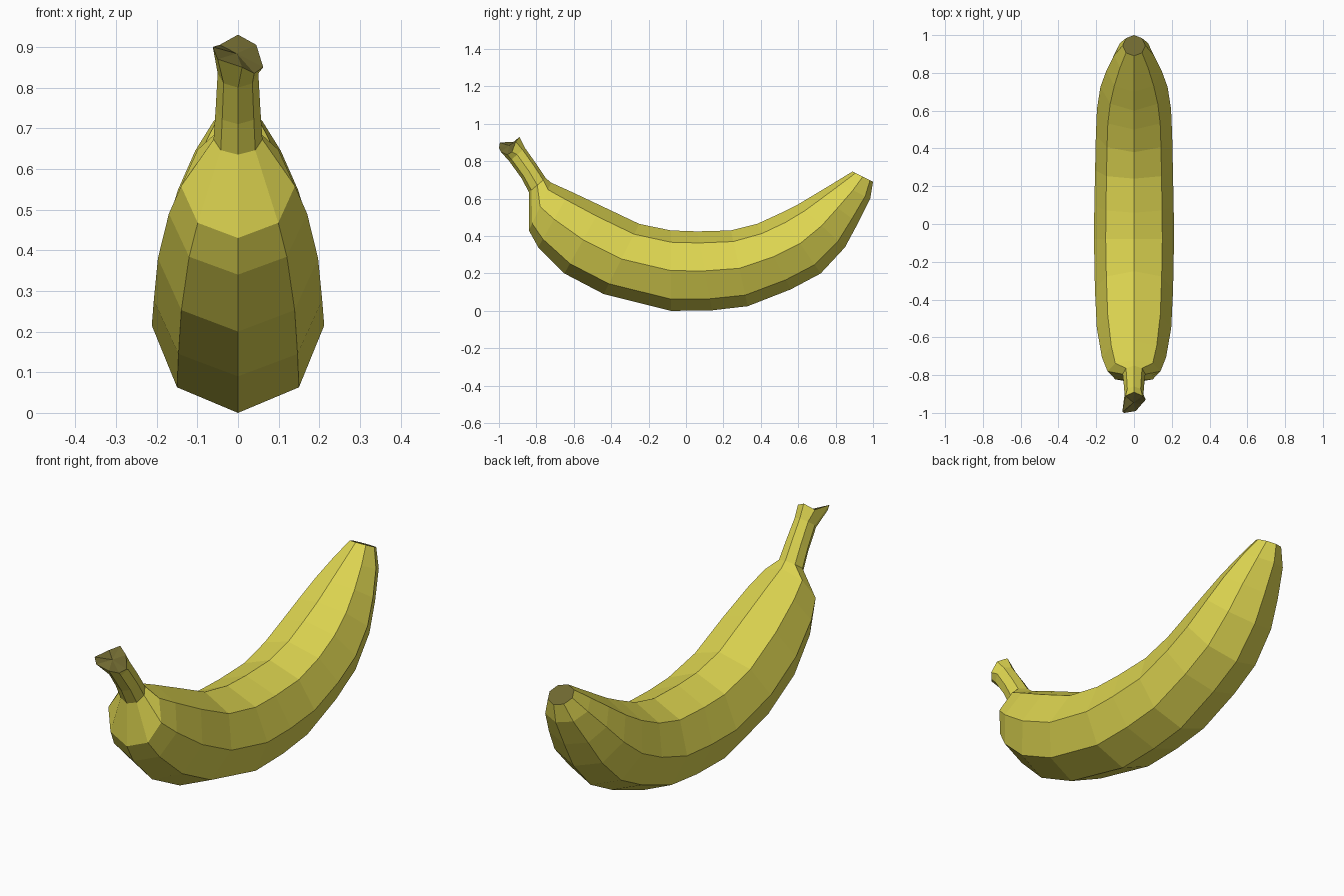
import bpy, bmesh, math

SIDES = 8


def material(name, rgb):
    m = bpy.data.materials.new(name)
    m.diffuse_color = (*rgb, 1)
    return m


# Cross-sections from blossom tip to stalk:
# inner point (y, z), outer point (y, z), half width
rings = [
    (0.89, 0.745, 1.00, 0.69, 0.060),
    (0.80, 0.690, 0.985, 0.60, 0.105),
    (0.70, 0.630, 0.92, 0.47, 0.147),
    (0.60, 0.570, 0.85, 0.34, 0.178),
    (0.50, 0.520, 0.72, 0.20, 0.196),
    (0.38, 0.465, 0.56, 0.115, 0.202),
    (0.24, 0.430, 0.33, 0.025, 0.206),
    (0.06, 0.425, 0.14, 0.003, 0.210),
    (-0.08, 0.430, -0.08, 0.00, 0.212),
    (-0.25, 0.465, -0.44, 0.09, 0.207),
    (-0.45, 0.560, -0.65, 0.20, 0.197),
    (-0.62, 0.640, -0.79, 0.34, 0.170),
    (-0.72, 0.685, -0.84, 0.43, 0.140),
    (-0.75, 0.710, -0.84, 0.635, 0.060),
    (-0.80, 0.785, -0.88, 0.71, 0.055),
    (-0.86, 0.870, -0.945, 0.80, 0.050),
]

# Ragged cut end of the stalk, in the same vertex order as a ring
stalk_end = [
    (0, -0.89, 0.93), (0.045, -0.91, 0.905), (0.062, -0.93, 0.85),
    (0.04, -0.955, 0.835), (0.01, -0.99, 0.85), (-0.05, -1.0, 0.87),
    (-0.062, -0.995, 0.90), (-0.045, -0.91, 0.905),
]


def ring_points(yi, zi, yo, zo, w):
    pts = []
    for k in range(SIDES):
        a = 2 * math.pi * k / SIDES
        c = math.cos(a) / 2
        pts.append((w * math.sin(a),
                    (yi + yo) / 2 + (yi - yo) * c,
                    (zi + zo) / 2 + (zi - zo) * c))
    return pts


# Loft the sections into one skin
bm = bmesh.new()
loops = [[bm.verts.new(p) for p in pts]
         for pts in [ring_points(*r) for r in rings] + [stalk_end]]
for a, b in zip(loops, loops[1:]):
    for k in range(SIDES):
        n = (k + 1) % SIDES
        bm.faces.new((a[k], a[n], b[n], b[k]))

# Dark caps at the tip and the stalk
caps = [bm.faces.new(loops[0]), bm.faces.new(loops[-1])]
for f in caps:
    f.material_index = 1
bmesh.ops.recalc_face_normals(bm, faces=bm.faces)
bmesh.ops.poke(bm, faces=[caps[1]])

mesh = bpy.data.meshes.new("banana")
bm.to_mesh(mesh)
bm.free()
mesh.materials.append(material("yellow_peel", (0.72, 0.66, 0.08)))
mesh.materials.append(material("dark_ends", (0.16, 0.14, 0.03)))
banana = bpy.data.objects.new("banana", mesh)
bpy.context.collection.objects.link(banana)
